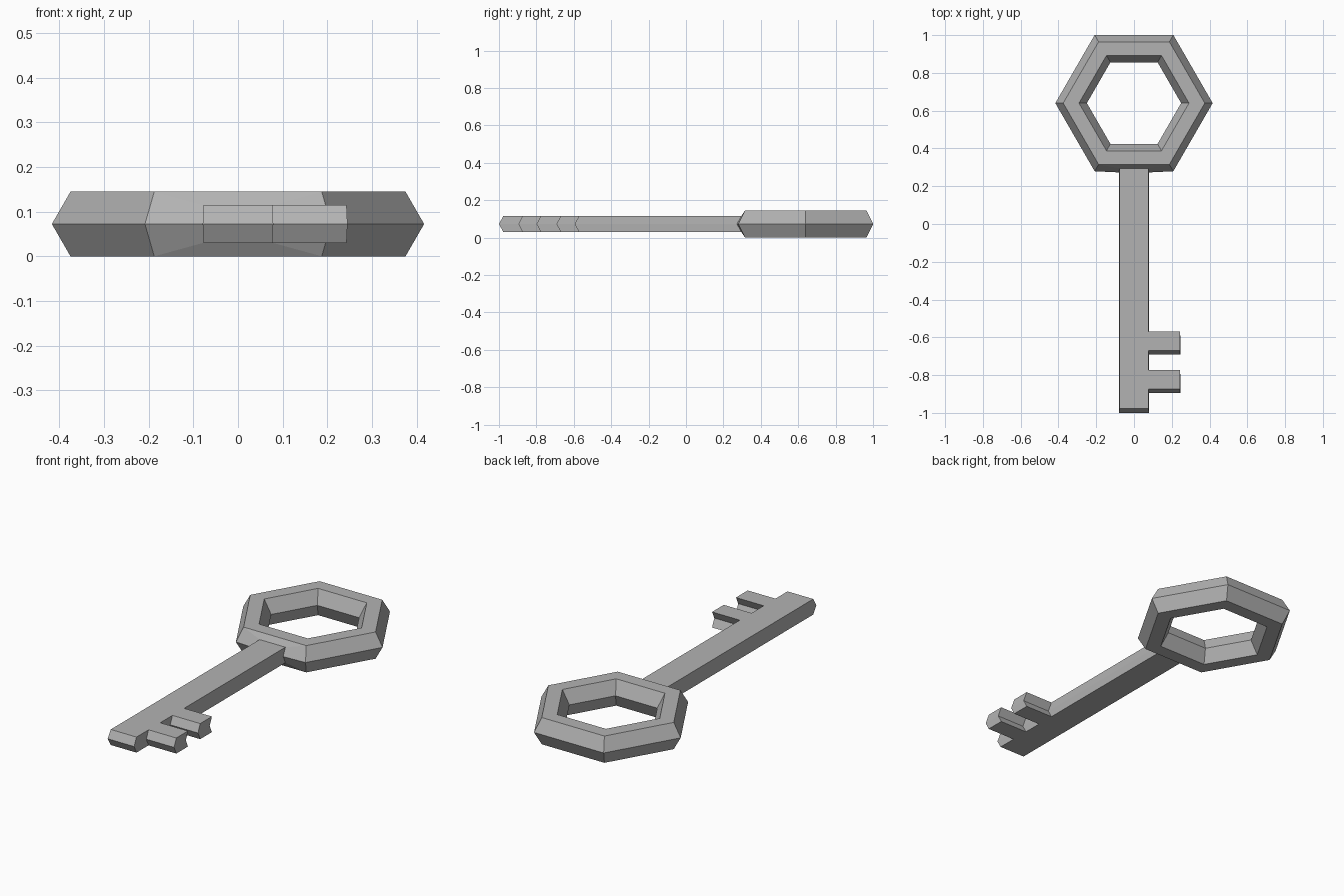
import bpy, bmesh, math

if "Cube" in bpy.data.objects:
    bpy.data.objects.remove(bpy.data.objects["Cube"])

ZC = 0.0725                       # mid plane height
metal = bpy.data.materials.new("grey metal")
metal.diffuse_color = (0.45, 0.45, 0.45, 1)
metal.use_nodes = True
metal.node_tree.nodes["Principled BSDF"].inputs["Base Color"].default_value = metal.diffuse_color


def finish(bm, name):
    bmesh.ops.recalc_face_normals(bm, faces=bm.faces)
    me = bpy.data.meshes.new(name)
    bm.to_mesh(me)
    bm.free()
    me.materials.append(metal)
    ob = bpy.data.objects.new(name, me)
    bpy.context.collection.objects.link(ob)


def bridge(bm, a, b):
    # quads between two closed vertex loops
    for i in range(len(a)):
        j = (i + 1) % len(a)
        bm.faces.new((a[i], a[j], b[j], b[i]))


def end_cap(bm, loop):
    # two quads folded along the mid-height ridge
    bm.faces.new((loop[0], loop[1], loop[2], loop[3]))
    bm.faces.new((loop[3], loop[4], loop[5], loop[0]))


# Bow: six-sided ring with a hexagonal section
bm = bmesh.new()
R, r, yc = 0.333, 0.0835, 0.64
ring = []
for i in range(6):
    a = math.radians(60 * i)
    sec = []
    for j in range(6):
        t = math.radians(60 * j)
        d = R + r * math.cos(t)
        sec.append(bm.verts.new((d * math.cos(a), yc + d * math.sin(a), ZC + r * math.sin(t))))
    ring.append(sec)
for i in range(6):
    a, b = ring[i], ring[(i + 1) % 6]
    for j in range(6):
        if i == 4 and j in (0, 5):      # opening where the shaft joins
            continue
        k = (j + 1) % 6
        bm.faces.new((a[j], b[j], b[k], a[k]))

# Shaft: grows from the front faces of the bow, ending in a ridge
left, right = ring[4], ring[5]
prev = [left[0], left[1], right[1], right[0], right[5], left[5]]
for y_mid, y_edge in ((0.273, 0.295), (-1.0, -0.977)):
    loop = [bm.verts.new((x, y_mid if dz == 0 else y_edge, ZC + dz)) for x, dz in
            ((-0.079, 0), (-0.077, 0.042), (0.077, 0.042),
             (0.079, 0), (0.077, -0.042), (-0.077, -0.042))]
    bridge(bm, prev, loop)
    prev = loop
end_cap(bm, prev)
finish(bm, "bow_and_shaft")

# Teeth: chevron sections reaching out from the shaft side
for n, y in enumerate((-0.57, -0.774)):
    bm = bmesh.new()
    loops = []
    for x, bulge in ((0.07, 0), (0.243, 0.002)):
        loops.append([bm.verts.new((x + (bulge if dz == 0 else 0), y + dy, ZC + dz)) for dy, dz in
                      ((-0.122, 0), (-0.1, 0.042), (0, 0.042),
                       (-0.022, 0), (0, -0.042), (-0.1, -0.042))])
    bridge(bm, *loops)
    for lp in loops:
        end_cap(bm, lp)
    finish(bm, "tooth_%d" % (n + 1))
